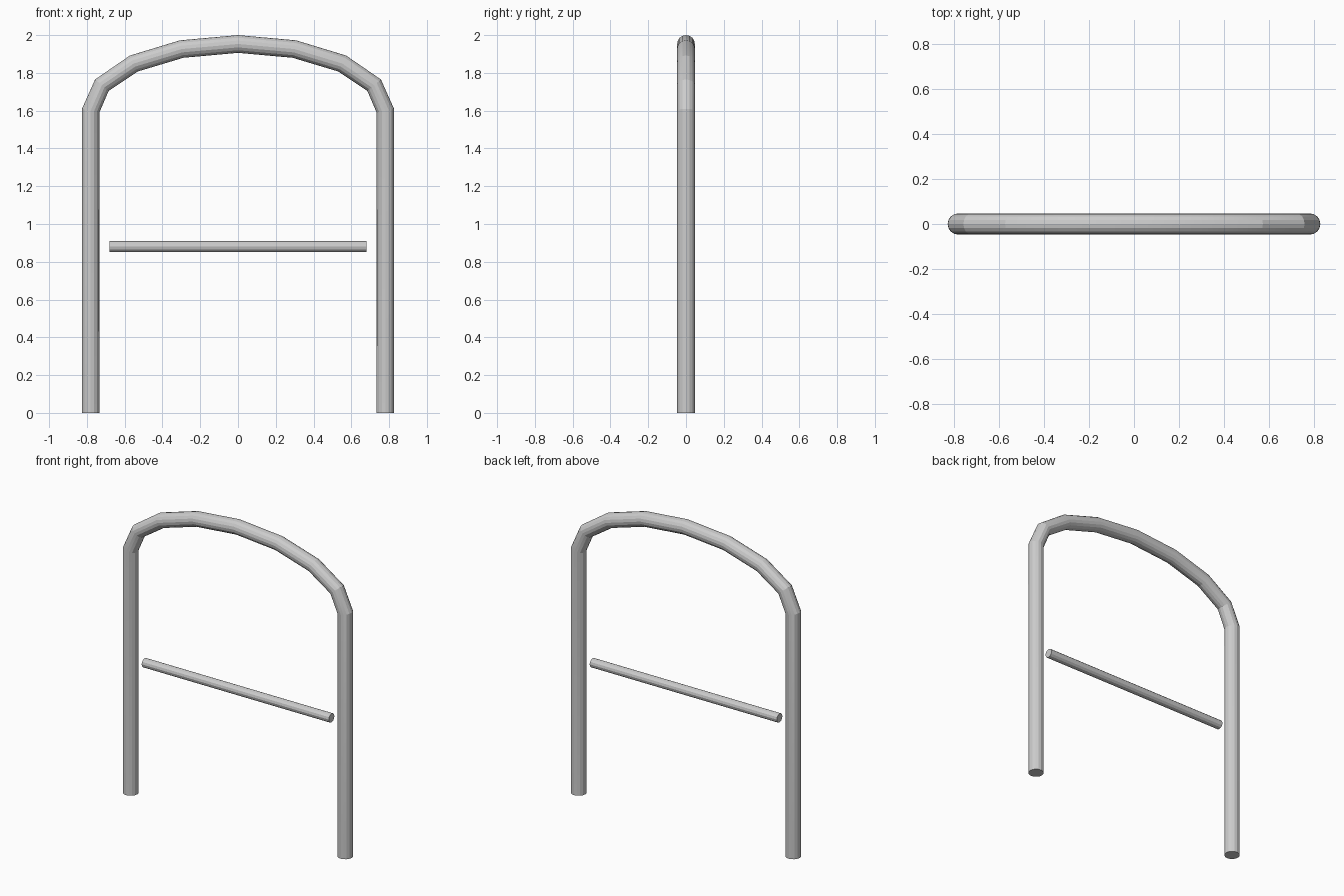
import bpy
from math import pi, sin, cos, radians

if "Cube" in bpy.data.objects:
    bpy.data.objects.remove(bpy.data.objects["Cube"])


def tube(name, points, radius, bevel_res):
    """Capped round tube along a straight-segment path."""
    curve = bpy.data.curves.new(name, 'CURVE')
    curve.dimensions = '3D'
    curve.bevel_depth = radius
    curve.bevel_resolution = bevel_res
    curve.use_fill_caps = True
    spline = curve.splines.new('POLY')
    spline.points.add(len(points) - 1)
    for p, co in zip(spline.points, points):
        p.co = (*co, 1)
    obj = bpy.data.objects.new(name, curve)
    bpy.context.collection.objects.link(obj)
    bpy.ops.object.select_all(action='DESELECT')
    obj.select_set(True)
    bpy.context.view_layer.objects.active = obj
    bpy.ops.object.convert(target='MESH')
    bpy.ops.object.shade_smooth_by_angle(angle=radians(15))
    return bpy.context.object


HALF_W, SPRING, RISE, R = 0.78, 1.60, 0.353, 0.047

# Hoop: two posts joined by an eight-segment elliptical arch
arch = [(HALF_W * cos(i * pi / 8), 0, SPRING + RISE * sin(i * pi / 8))
        for i in range(9)]
tube("hoop_frame", [(HALF_W, 0, 0)] + arch + [(-HALF_W, 0, 0)], R, 6)

# Thinner horizontal bar between the posts
tube("cross_bar", [(-0.68, 0, 0.88), (0.68, 0, 0.88)], 0.029, 4)
